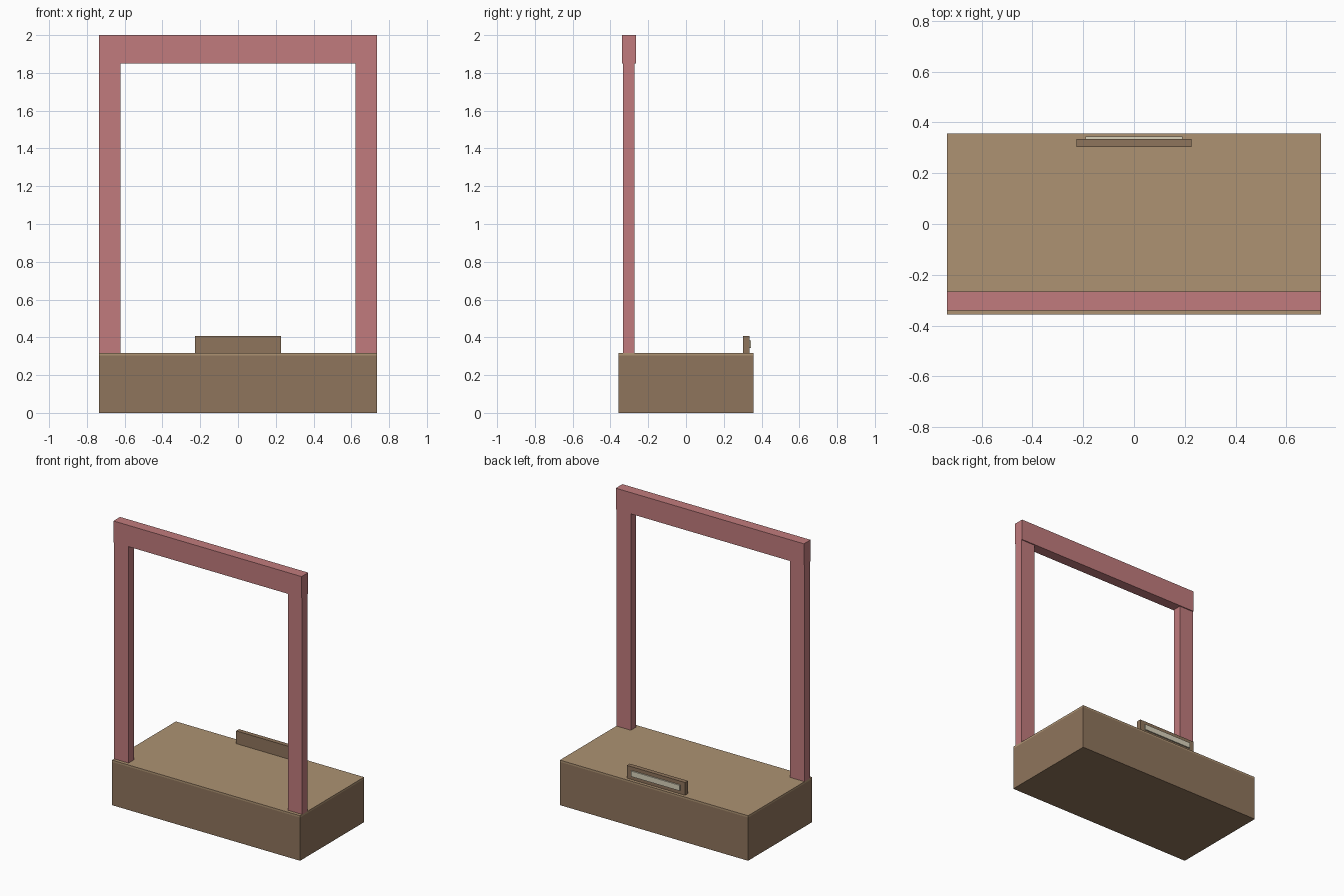
import bpy
import bmesh
from mathutils import Vector

if "Cube" in bpy.data.objects:
    bpy.data.objects.remove(bpy.data.objects["Cube"])


def material(name, rgb):
    m = bpy.data.materials.new(name)
    m.diffuse_color = (*rgb, 1.0)
    m.use_nodes = True
    m.node_tree.nodes["Principled BSDF"].inputs["Base Color"].default_value = m.diffuse_color
    return m


def box(name, x, y, z, mat):
    """Flat-faced box from (min, max) ranges on each axis."""
    bm = bmesh.new()
    bmesh.ops.create_cube(bm, size=1.0)
    lo, hi = Vector((x[0], y[0], z[0])), Vector((x[1], y[1], z[1]))
    center, size = (lo + hi) / 2, hi - lo
    bmesh.ops.scale(bm, vec=size, verts=bm.verts)
    mesh = bpy.data.meshes.new(name)
    bm.to_mesh(mesh)
    bm.free()
    mesh.materials.append(mat)
    obj = bpy.data.objects.new(name, mesh)
    obj.location = center
    bpy.context.collection.objects.link(obj)
    return obj


brown = material("brown", (0.275, 0.178, 0.107))
tan = material("tan", (0.417, 0.288, 0.171))
red = material("red", (0.533, 0.199, 0.205))
cream = material("cream", (0.70, 0.65, 0.50))

W, D = 0.735, 0.357

# Plinth with its thin top board
box("plinth", (-W, W), (-D, D), (0, 0.305), brown)
box("top_board", (-W, W), (-D, D), (0.305, 0.318), tan)

# Gate frame along the front edge: two posts and a deeper crossbeam
for side, x in (("left", (-W, -0.622)), ("right", (0.622, W))):
    box(side + "_post", x, (-0.333, -0.273), (0.318, 1.85), red)
box("crossbeam", (-W, W), (-0.34, -0.266), (1.85, 2.0), red)

# Plaque at the back edge with a pale raised panel facing backwards
box("plaque", (-0.227, 0.227), (0.303, 0.335), (0.318, 0.408), brown)
box("plaque_panel", (-0.19, 0.19), (0.335, 0.344), (0.343, 0.382), cream)
